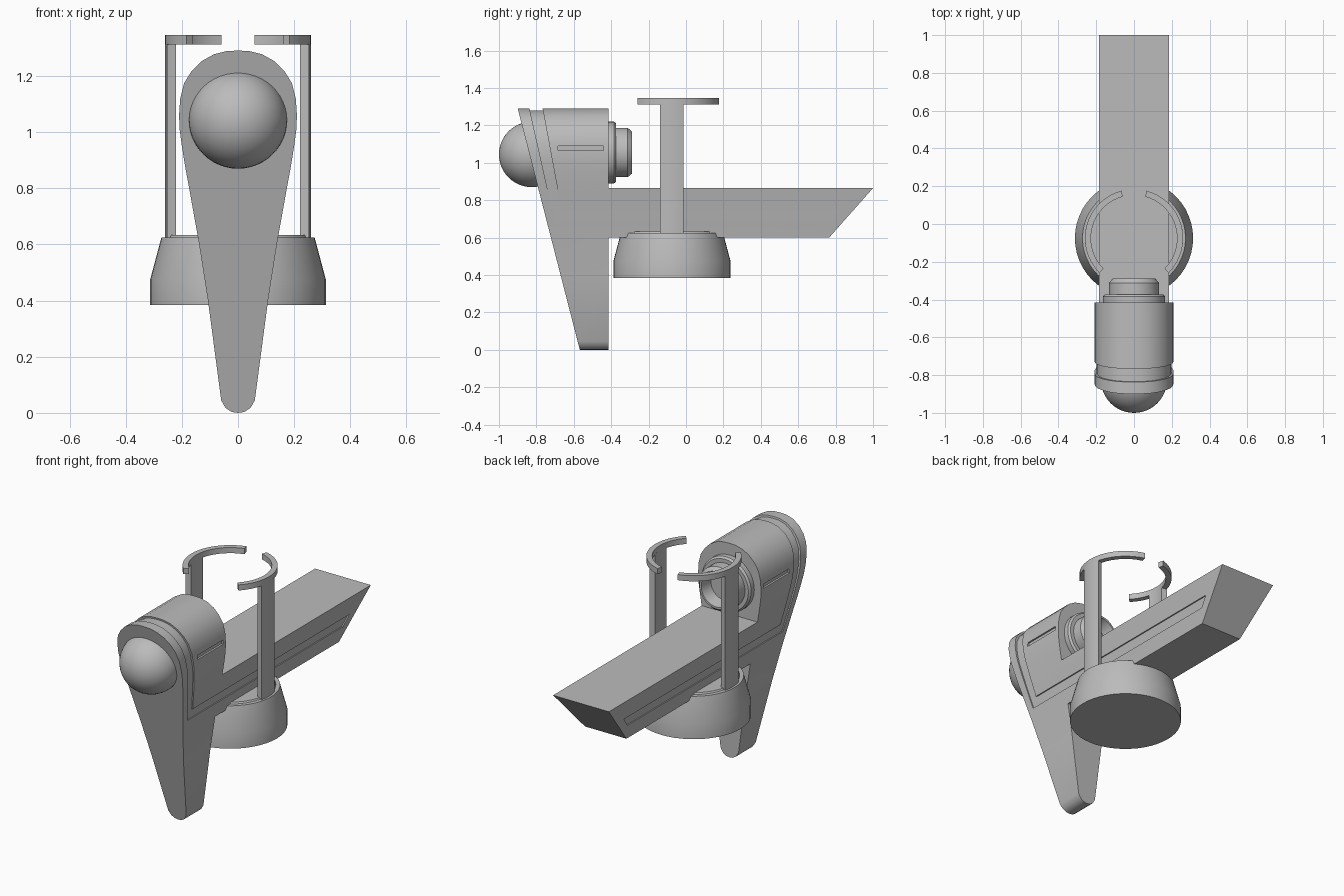
import bpy, bmesh, math
from mathutils import Vector

if "Cube" in bpy.data.objects:
    bpy.data.objects.remove(bpy.data.objects["Cube"])

grey = bpy.data.materials.new("mid_grey")
grey.diffuse_color = (0.5, 0.5, 0.5, 1)
grey.use_nodes = True
grey.node_tree.nodes["Principled BSDF"].inputs["Base Color"].default_value = grey.diffuse_color


def finish(name, bm):
    bmesh.ops.recalc_face_normals(bm, faces=bm.faces)
    me = bpy.data.meshes.new(name)
    bm.to_mesh(me)
    bm.free()
    ob = bpy.data.objects.new(name, me)
    bpy.context.collection.objects.link(ob)
    me.materials.append(grey)
    return ob


def prism(name, points, shift):
    """Extrude a planar outline along a vector."""
    bm = bmesh.new()
    face = bm.faces.new([bm.verts.new(p) for p in points])
    ext = bmesh.ops.extrude_face_region(bm, geom=[face])
    moved = [g for g in ext["geom"] if isinstance(g, bmesh.types.BMVert)]
    bmesh.ops.translate(bm, verts=moved, vec=Vector(shift))
    if not face.is_valid or len(bm.faces) < len(points) + 2:
        bm.faces.new([v for v in bm.verts if v not in moved][:len(points)])
    return finish(name, bm)


def side_prism(name, yz, x0=-0.5, x1=0.5):
    return prism(name, [(x0, y, z) for y, z in yz], (x1 - x0, 0, 0))


def boolean(target, cutter, operation):
    mod = target.modifiers.new("cut", "BOOLEAN")
    mod.operation = operation
    mod.solver = "EXACT"
    mod.object = cutter
    bpy.context.view_layer.objects.active = target
    bpy.ops.object.modifier_apply(modifier=mod.name)
    bpy.data.objects.remove(cutter)


def lathe(name, profile, place, steps=48):
    """Revolve (radius, height) pairs; place maps (u, v, height) to a point."""
    bm = bmesh.new()
    rings = []
    for r, h in profile:
        if r == 0:
            rings.append([bm.verts.new(place(0, 0, h))] * steps)
        else:
            rings.append([bm.verts.new(place(r * math.cos(a), r * math.sin(a), h))
                          for a in (i * math.tau / steps for i in range(steps))])
    for a, b in zip(rings, rings[1:]):
        for i in range(steps):
            j = (i + 1) % steps
            bm.faces.new(list(dict.fromkeys((a[i], a[j], b[j], b[i]))))
    return finish(name, bm)


def arc(name, side, a0, a1, z0, z1, r0=0.228, r1=0.26, steps=16):
    """Curved bar around the base axis."""
    angles = [math.radians(a0 + (a1 - a0) * i / steps) for i in range(steps + 1)]
    path = [(r1, a) for a in angles] + [(r0, a) for a in reversed(angles)]
    pts = [(side * r * math.cos(a), AXIS_Y + r * math.sin(a), z0) for r, a in path]
    return prism(name, pts, (0, 0, z1 - z0))


# Teardrop cross-section shared by the head, fin and beam
half = [(0.022, 0.003), (0.045, 0.018), (0.06, 0.045), (0.107, 0.4), (0.14, 0.61),
        (0.174, 0.8), (0.187, 0.87), (0.2, 0.95), (0.208, 1.01), (0.21, 1.06),
        (0.206, 1.12), (0.192, 1.175), (0.166, 1.217), (0.13, 1.253), (0.085, 1.278),
        (0.04, 1.289)]
outline = [(0, 0)] + half + [(0, 1.291)] + [(-x, z) for x, z in reversed(half)]


def teardrop(name, sx=1, sz=1):
    return prism(name, [(x * sx, -1.3, z * sz) for x, z in outline], (0, 2.6, 0))


# Body: teardrop trimmed by the side silhouette
body = teardrop("body")
boolean(body, side_prism("silhouette", [
    (-0.928, 1.4), (-0.542, -0.1), (-0.415, -0.1), (-0.415, 0.6),
    (0.765, 0.6), (1.0, 0.865), (-0.415, 0.865), (-0.415, 1.4)]), "INTERSECT")

# Recessed band running around the head and along the beam
band = side_prism("band", [
    (-0.861, 1.4), (-0.703, 0.69), (0.778, 0.69), (0.826, 0.748),
    (-0.666, 0.748), (-0.787, 1.4)])
boolean(band, teardrop("band_floor", 0.95, 0.992), "DIFFERENCE")
boolean(body, band, "DIFFERENCE")

# Short slot on each side of the head
for s in (-1, 1):
    slot = side_prism("slot", [(-0.685, 1.065), (-0.44, 1.065), (-0.44, 1.09),
                               (-0.685, 1.09)], s * 0.198, s * 0.3)
    boolean(body, slot, "DIFFERENCE")

# Front dome and rear eyepiece, both turned about the y axis
R = 0.175
lathe("front_dome", [(R * math.sin(t), -R * math.cos(t)) for t in
                     (i * math.pi / 24 for i in range(1, 24))] ,
      lambda u, v, h: (u, -0.825 + h, 1.045 + v))
bpy.data.objects.remove(bpy.data.objects["front_dome"])
dome = [(0, -R)] + [(R * math.sin(t), -R * math.cos(t)) for t in
                    (i * math.pi / 24 for i in range(1, 24))] + [(0, R)]
lathe("front_dome", dome, lambda u, v, h: (u, -0.825 + h, 1.045 + v))
lathe("eyepiece", [(0, -0.44), (0.165, -0.44), (0.165, -0.385), (0.155, -0.373),
                   (0.132, -0.373), (0.132, -0.312), (0.112, -0.288), (0.1, -0.288),
                   (0.085, -0.36), (0, -0.36)],
      lambda u, v, h: (u, h, 1.055 + v))

# Round base with a low lip on top
AXIS_Y = -0.075
lathe("base", [(0, 0.385), (0.313, 0.385), (0.313, 0.475), (0.273, 0.625),
               (0.25, 0.625), (0.245, 0.634), (0, 0.634)],
      lambda u, v, h: (u, AXIS_Y + v, h))

# Two curved posts carrying open ring segments
for s, label in ((-1, "left"), (1, "right")):
    arc(label + "_post", s, -14, 14, 0.6, 1.315, steps=6)
    arc(label + "_ring_segment", s, -45, 75, 1.312, 1.346)

# Smooth the curves and keep the hard edges
bpy.ops.object.select_all(action="SELECT")
bpy.context.view_layer.objects.active = body
bpy.ops.object.shade_smooth_by_angle(angle=math.radians(30))
